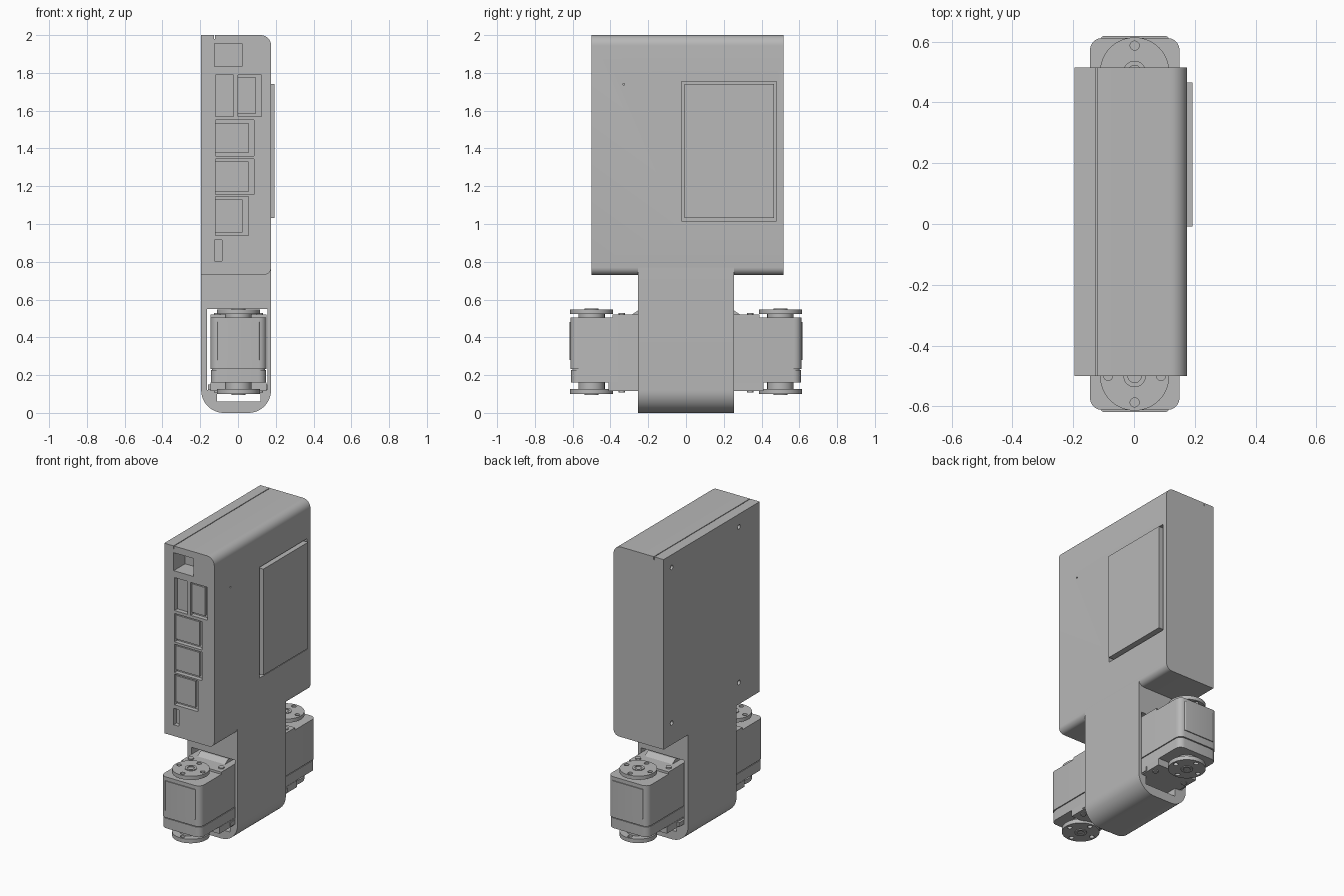
import bpy, bmesh, math
from mathutils import Vector

cube = bpy.data.objects.get("Cube")
if cube:
    bpy.data.objects.remove(cube, do_unlink=True)

grey = bpy.data.materials.new("plain grey")
grey.use_nodes = True
grey.diffuse_color = (0.48, 0.48, 0.48, 1)
grey.node_tree.nodes["Principled BSDF"].inputs["Base Color"].default_value = grey.diffuse_color


def finish(mesh):
    mesh.shade_smooth()
    mesh.set_sharp_from_angle(angle=math.radians(30))


def prism(name, pts, axis, a, b):
    """Extrude a 2D outline along x, y or z from a to b."""
    def place(p, t):
        u, v = p
        return {"x": (t, u, v), "y": (u, t, v), "z": (u, v, t)}[axis]
    bm = bmesh.new()
    face = bm.faces.new([bm.verts.new(place(p, a)) for p in pts])
    ext = bmesh.ops.extrude_face_region(bm, geom=[face])
    new = [g for g in ext["geom"] if isinstance(g, bmesh.types.BMVert)]
    move = Vector(place((0, 0), b - a))
    bmesh.ops.translate(bm, verts=new, vec=move)
    bmesh.ops.recalc_face_normals(bm, faces=bm.faces)
    mesh = bpy.data.meshes.new(name)
    bm.to_mesh(mesh)
    bm.free()
    mesh.materials.append(grey)
    finish(mesh)
    obj = bpy.data.objects.new(name, mesh)
    bpy.context.collection.objects.link(obj)
    return obj


def rounded(u0, u1, v0, v1, radii, steps=8):
    """Rectangle outline, radii from the low corner counter-clockwise."""
    pts = []
    corners = [(u0, v0, 1, 1), (u1, v0, -1, 1), (u1, v1, -1, -1), (u0, v1, 1, -1)]
    for i, ((u, v, su, sv), r) in enumerate(zip(corners, radii)):
        if r == 0:
            pts.append((u, v))
            continue
        for k in range(steps + 1):
            t = math.pi + (i + k / steps) * math.pi / 2
            pts.append((u + su * r + r * math.cos(t), v + sv * r + r * math.sin(t)))
    return pts


def rect(u0, u1, v0, v1):
    return rounded(u0, u1, v0, v1, [0] * 4)


def circle(u, v, r, n=32):
    return [(u + r * math.cos(2 * math.pi * k / n), v + r * math.sin(2 * math.pi * k / n)) for k in range(n)]


def cut(obj, cutters):
    """Subtract the cutters, bake the result and remove them."""
    for c in cutters:
        c.hide_render = True
        mod = obj.modifiers.new("cut", "BOOLEAN")
        mod.operation = "DIFFERENCE"
        mod.solver = "EXACT"
        mod.object = c
    bpy.context.view_layer.update()
    baked = bpy.data.meshes.new_from_object(obj.evaluated_get(bpy.context.evaluated_depsgraph_get()))
    obj.modifiers.clear()
    obj.data = baked
    finish(baked)
    for c in cutters:
        bpy.data.objects.remove(c, do_unlink=True)


BACK, FACE = -0.195, 0.175

# Upper housing with port recesses, screen recess, lid seam and screw holes
housing = prism("housing", rounded(BACK, FACE, 0.73, 2.0, [0, 0.04, 0.055, 0]), "y", -0.5, 0.515)
ports = [
    (-0.125, 0.02, 1.835, 1.955, 0.12),
    (-0.12, -0.025, 1.57, 1.79, 0.03),
    (0.0, 0.125, 1.57, 1.79, 0.03),
    (-0.12, 0.085, 1.36, 1.55, 0.03),
    (-0.12, 0.085, 1.155, 1.345, 0.03),
    (-0.12, 0.055, 0.94, 1.145, 0.03),
    (-0.125, -0.085, 0.805, 0.915, 0.03),
]
cutters = [prism("port_cutter", rect(*p[:4]), "y", -0.6, -0.5 + p[4]) for p in ports]
cutters.append(prism("screen_cutter", rect(-0.025, 0.48, 1.015, 1.755), "x", 0.15, 0.3))
cutters.append(prism("seam_cutter", rect(-0.127, -0.122, 1.98, 2.1), "y", -0.7, 0.7))
for y in (0.43, -0.28):
    for z in (0.875, 1.915):
        cutters.append(prism("screw_cutter", circle(y, z, 0.015, 20), "x", -0.3, BACK + 0.02))
cutters.append(prism("pin_cutter", circle(-0.33, 1.74, 0.005, 12), "x", 0.16, 0.3))
cut(housing, cutters)

# Connector blocks sitting slightly behind the port openings
for x0, x1, z0, z1, depth in ports[2:6]:
    prism("port_connector", rect(x0, x1 - 0.03, z0 + 0.015, z1 - 0.015), "y", -0.485, -0.46)

# Screen
prism("screen", rect(-0.008, 0.465, 1.033, 1.742), "x", 0.14, 0.193)

# Neck sleeve, open at both ends
neck = prism("neck", rounded(BACK, FACE, 0, 0.775, [0.12, 0.12, 0, 0], 12), "y", -0.255, 0.255)
opening = [(-0.165, 0.55), (-0.165, 0.12), (-0.11, 0.12), (-0.11, 0.06),
           (0.12, 0.06), (0.12, 0.12), (0.155, 0.12), (0.155, 0.55)]
cut(neck, [prism("neck_cutter", opening, "y", -0.4, 0.4)])


def horn(name, y, z0, z1, hub0, hub1, tip0, tip1):
    """Round output disc with four bolt holes, hub and centre ring."""
    disc = prism(name + "_disc", circle(0.002, y, 0.114, 48), "z", z0, z1)
    holes = []
    for k in range(4):
        a = k * math.pi / 2
        c = circle(0.002 + 0.087 * math.cos(a), y + 0.087 * math.sin(a), 0.015, 16)
        holes.append(prism("bolt_cutter", c, "z", z0 - 0.02, z1 + 0.02))
    cut(disc, holes)
    prism(name + "_hub", circle(0.002, y, 0.07), "z", hub0, hub1)
    ring = prism(name + "_ring", circle(0.002, y, 0.037), "z", tip0, tip1)
    mid = (tip0 + tip1) / 2
    out = (mid, tip1 + 0.02) if tip1 > z1 else (tip0 - 0.02, mid)
    cut(ring, [prism("centre_cutter", circle(0.002, y, 0.022, 20), "z", *out)])


# Two motors, mirrored front to back
for side, s in (("front", -1), ("back", 1)):
    def box(part, x0, x1, ya, yb, z0, z1, r=0.0):
        outer = [0, 0, r, r] if s > 0 else [r, r, 0, 0]
        lo, hi = sorted((s * ya, s * yb))
        return prism(side + "_motor_" + part, rounded(x0, x1, lo, hi, outer, 5), "z", z0, z1)

    box("lower_case", -0.143, 0.148, 0.1, 0.608, 0.16, 0.227, 0.04)
    box("seam", -0.138, 0.143, 0.1, 0.602, 0.227, 0.233, 0.04)
    box("middle_case", -0.145, 0.15, 0.1, 0.612, 0.233, 0.505, 0.04)
    box("end_cap", -0.11, 0.115, 0.55, 0.618, 0.28, 0.48, 0.01)
    box("top_step", -0.145, 0.15, 0.1, 0.39, 0.505, 0.52)
    box("bottom_step", -0.145, 0.15, 0.1, 0.41, 0.115, 0.16)
    for x in (-0.16, 0.135):
        box("rail", x, x + 0.02, 0.1, 0.3, 0.122, 0.15)

    # Sloped cover where the motor enters the neck
    slope = [(s * 0.29, 0.518), (s * 0.255, 0.542), (s * 0.1, 0.542), (s * 0.1, 0.518)]
    prism(side + "_motor_cover", slope, "x", -0.1, 0.105)
    # Small case screws
    for x in (-0.11, 0.115):
        prism(side + "_case_screw", circle(x, s * 0.34, 0.018, 16), "z", 0.515, 0.528)
        prism(side + "_lower_screw", circle(x, s * 0.34, 0.018, 16), "z", 0.108, 0.12)

    horn(side + "_upper_horn", s * 0.5, 0.523, 0.548, 0.5, 0.524, 0.54, 0.553)
    horn(side + "_lower_horn", s * 0.5, 0.1, 0.127, 0.126, 0.165, 0.095, 0.11)
